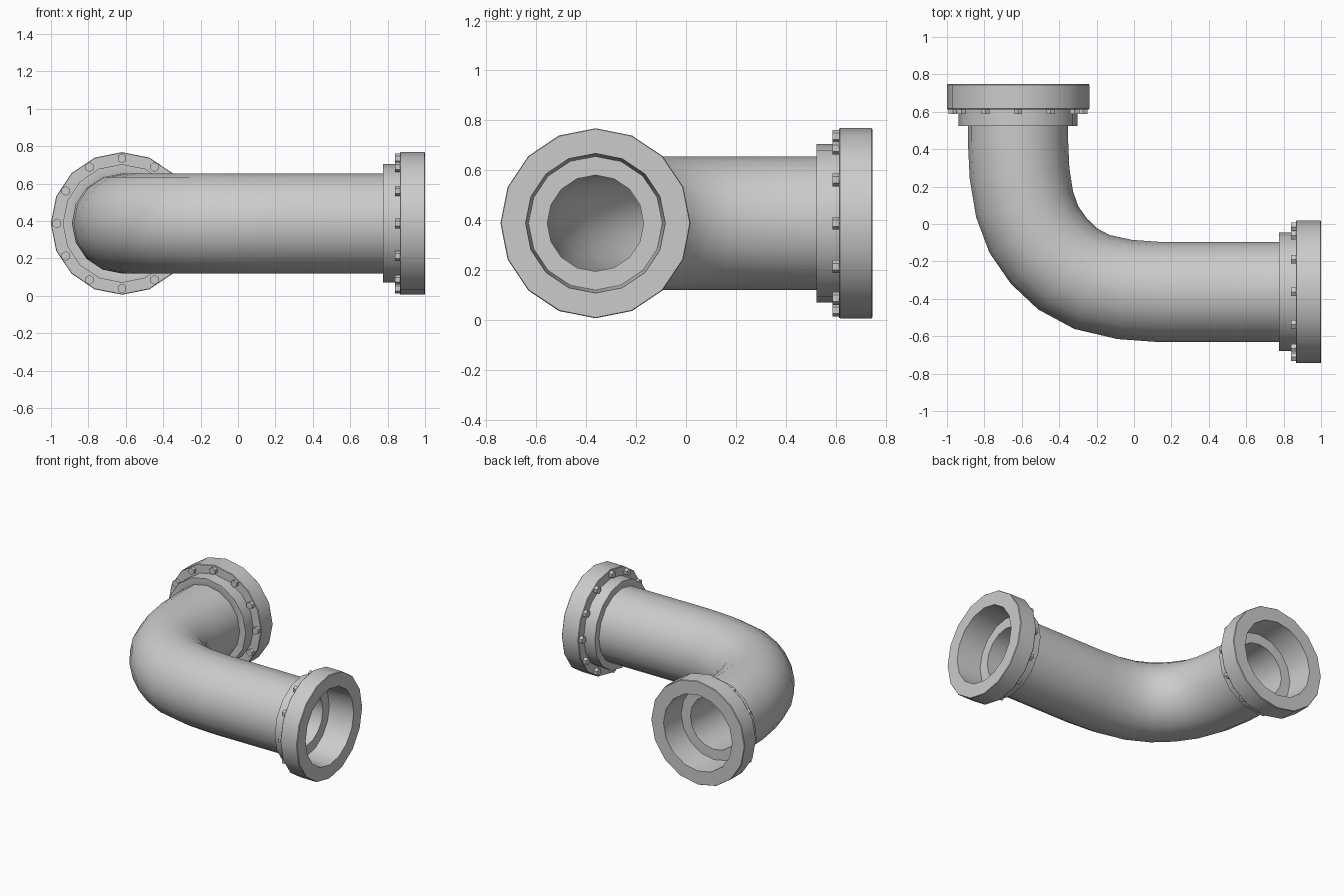
import bpy, bmesh, math
from mathutils import Vector, Matrix

if "Cube" in bpy.data.objects:
    bpy.data.objects.remove(bpy.data.objects["Cube"])

Z = 0.387      # height of the pipe axis
N = 16         # sides of every round part
UP = Vector((0, 0, 1))


def finish(name, bm):
    bmesh.ops.recalc_face_normals(bm, faces=bm.faces)
    me = bpy.data.meshes.new(name)
    bm.to_mesh(me)
    bm.free()
    ob = bpy.data.objects.new(name, me)
    bpy.context.collection.objects.link(ob)
    bpy.ops.object.select_all(action='DESELECT')
    ob.select_set(True)
    bpy.context.view_layer.objects.active = ob
    bpy.ops.object.shade_smooth_by_angle(angle=math.radians(35))
    return ob


def ring(bm, centre, direction, radius):
    side = UP.cross(direction).normalized()
    return [bm.verts.new(centre + radius * (math.cos(a) * side + math.sin(a) * UP))
            for a in (2 * math.pi * i / N for i in range(N))]


def bridge(bm, rings):
    # closed loop of rings: the last joins back to the first
    for a, b in zip(rings, rings[1:] + rings[:1]):
        for i in range(N):
            j = (i + 1) % N
            bm.faces.new((a[i], a[j], b[j], b[i]))


# Bent pipe with a hollow bore
path = [(-.62, .56), (-.62, .44), (-.612, .27), (-.585, .105), (-.535, -.03), (-.455, -.145),
        (-.355, -.24), (-.225, -.31), (-.05, -.35), (.13, -.363), (.81, -.363)]
pts = [Vector((x, y, Z)) for x, y in path]
dirs = []
for i in range(len(pts)):
    before = (pts[i] - pts[max(i - 1, 0)]).normalized()
    after = (pts[min(i + 1, len(pts) - 1)] - pts[i]).normalized()
    dirs.append((before + after).normalized())
dirs[0], dirs[1] = Vector((0, -1, 0)), Vector((0, -1, 0))
dirs[-1], dirs[-2] = Vector((1, 0, 0)), Vector((1, 0, 0))
bm = bmesh.new()
outer = [ring(bm, p, d, .268) for p, d in zip(pts, dirs)]
inner = [ring(bm, p, d, .193) for p, d in zip(pts, dirs)]
bridge(bm, outer + inner[::-1])
finish("bent_pipe", bm)


def coupling(name, end, direction):
    # Lathed flange, collar and socket: (distance back from the end, radius)
    profile = [(0, .28), (0, .378), (.004, .381), (.131, .381), (.135, .378), (.135, .317),
               (.225, .317), (.225, .26), (.19, .193), (.19, .268)]
    bm = bmesh.new()
    bridge(bm, [ring(bm, end - direction * t, direction, r) for t, r in profile])
    finish(name + "_flange", bm)

    # Hex bolt heads on the back of the flange
    bm = bmesh.new()
    side = UP.cross(direction)
    turn = direction.to_track_quat('Z', 'Y').to_matrix().to_4x4()
    for k in range(12):
        a = k * math.pi / 6
        p = end - direction * .145 + .348 * (math.cos(a) * side + math.sin(a) * UP)
        bmesh.ops.create_cone(bm, cap_ends=True, segments=6, radius1=.026, radius2=.026,
                              depth=.03, matrix=Matrix.Translation(p) @ turn)
    finish(name + "_bolts", bm)


coupling("right", Vector((1, -.363, Z)), Vector((1, 0, 0)))
coupling("back", Vector((-.62, .748, Z)), Vector((0, 1, 0)))
